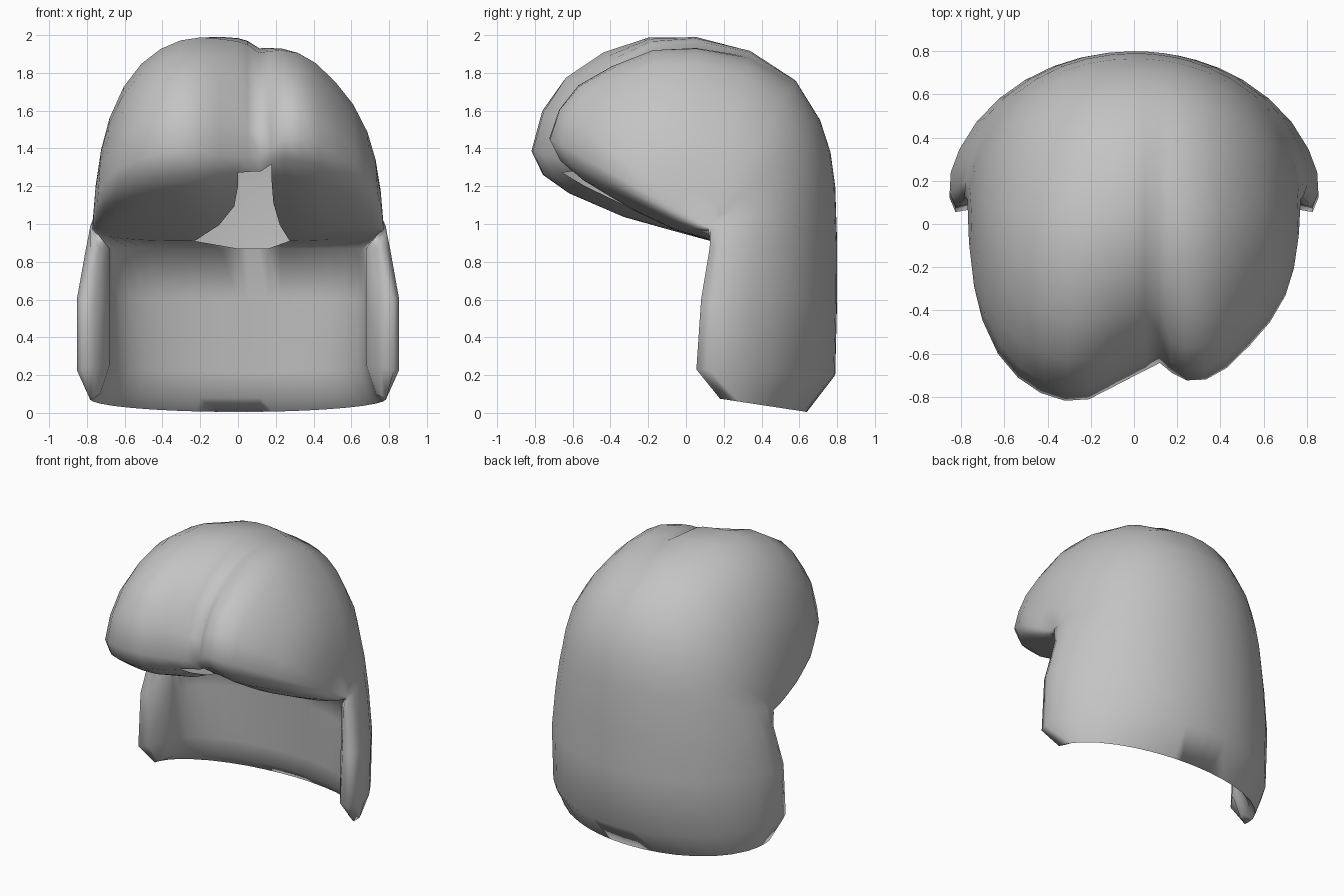
import bpy, bmesh, math

if "Cube" in bpy.data.objects:
    bpy.data.objects.remove(bpy.data.objects["Cube"])

# Column positions across the width (fraction of half width); GAP columns bound the parting
COLS = [-1, -.996, -.975, -.93, -.84, -.72, -.58, -.43, -.28, -.13, 0, .07, .16,
        .235, .33, .45, .58, .72, .84, .93, .975, .996, 1]
GAP0, GAP1 = COLS.index(0), COLS.index(.235)

# Sections: side y, side z, half width, middle y, middle z, roundness
LINING = [(.2, .87, .68, .49, .87, 2.2), (.19, .6, .68, .55, .6, 2.2),
          (.18, .25, .68, .54, .22, 2.2), (.2, .1, .73, .57, .08, 2.1)]
BACK = [(.18, .075, .785, .64, .005, 2), (.055, .23, .87, .79, .2, 2),
        (.08, .6, .87, .8, .6, 2), (.125, .87, .82, .8, .9, 2),
        (.13, .97, .785, .79, 1.2, 2.05)]
# Crown and fringe sweep round the side hinge: middle y, middle z, roundness, parting strength
SWEEP = [(.765, 1.38, 2.1, 0), (.71, 1.55, 2.15, 0), (.58, 1.76, 2.25, .05),
         (.34, 1.92, 2.4, .25), (.05, 2.005, 2.65, .5), (-.2, 2.005, 2.9, .62),
         (-.45, 1.93, 3, .78), (-.66, 1.8, 3, .9), (-.79, 1.62, 3, 1),
         (-.85, 1.4, 3, 1), (-.79, 1.27, 2.9, 1), (-.65, 1.17, 2.8, 1),
         (-.35, 1.04, 2.7, .8), (-.08, .965, 2.6, .4), (.13, .91, 2.6, 0)]
FRINGE = [(.115, .985, .772, y, z, n) for y, z, n, f in SWEEP]
ROWS = LINING + BACK + FRINGE
FIRST = len(LINING) + len(BACK)
SPREAD = {12: .02, 13: .1, 14: .23}                        # parting widens underneath
LIFT = {9: .03, 10: .06, 11: .08, 12: .08, 13: .04}        # raised middle of the underside
RIGHT_LIFT = {7: .03, 8: .07, 9: .1, 10: .1, 11: .08, 12: .04}


def ease(v):
    v = min(max(v, 0), 1)
    return v * v * (3 - 2 * v)


def part_factor(x, f):
    """Shorten the sweep to make two lobes with a crease between them."""
    right = .105 * ease(x / .2) + .1 * ease((x - .35) / .3)
    width = .2 if x < .03 else .14
    valley = .15 * math.exp(-((x - .03) / width) ** 2)
    crease = .05 * math.exp(-abs(x - .12) / .05)
    return 1 - f * right - f ** 3 * valley - f * crease


def point(r, u):
    sy, sz, w, py, pz, n = ROWS[r]
    t = max(0, 1 - abs(u) ** n) ** (1 / n)
    x = w * u
    k = r - FIRST
    if k >= 0:
        t *= part_factor(x, SWEEP[k][3])
    y, z = sy + t * (py - sy), sz + t * (pz - sz)
    if k >= 0:
        z += LIFT.get(k, 0) * math.exp(-((x - .09) / .16) ** 2)
        z += RIGHT_LIFT.get(k, 0) * ease((x - .08) / .2) * min(1, t * 1.2)
        g = SPREAD.get(k, 0)
        if u <= 0:
            x -= g * (1 + u)
        elif u >= COLS[GAP1]:
            x += g * .4 * (1 - u) / (1 - COLS[GAP1])
    x *= 1 - .09 * max(0, z - .98)
    # Rounded front edge of the flaps
    if r in (5, 6, 7) and abs(u) > .99:
        x *= .95 if abs(u) == 1 else .985
    return x, y, z


bm = bmesh.new()
grid = [[bm.verts.new(point(r, u)) for u in COLS] for r in range(len(ROWS))]
last = len(ROWS) - 1

# Lining, back, crown, fringe and its underside, open at the parting
for r in range(len(ROWS)):
    a, b = grid[r], grid[(r + 1) % len(ROWS)]
    for c in range(len(COLS) - 1):
        if r >= FIRST + 10 and GAP0 <= c < GAP1:
            continue
        bm.faces.new((a[c], a[c + 1], b[c + 1], b[c]))

# Rounded front edges of the side flaps, from lining to outside
for c in (0, -1):
    inner = [grid[i][c] for i in (0, 1, 2, 3)]
    outer = [grid[o][c] for o in (7, 6, 5, 4)]
    middle = []
    for p, q in zip(inner, outer):
        m = p.co.lerp(q.co, .55)
        m.y = q.co.y + .012
        middle.append(bm.verts.new(m))
    for p, q in ((inner, middle), (middle, outer)):
        for i in range(3):
            bm.faces.new((p[i], q[i], q[i + 1], p[i + 1]))
    bm.faces.new((inner[3], middle[3], outer[3]))
    bm.faces.new((inner[0], middle[0], grid[last][c]))
    bm.faces.new((middle[0], outer[0], grid[8][c], grid[last][c]))

bmesh.ops.remove_doubles(bm, verts=bm.verts, dist=.0005)
bmesh.ops.recalc_face_normals(bm, faces=bm.faces)
mesh = bpy.data.meshes.new("hair_shell")
bm.to_mesh(mesh)
bm.free()

hair = bpy.data.objects.new("hair_shell", mesh)
bpy.context.collection.objects.link(hair)
grey = bpy.data.materials.new("plain_grey")
grey.diffuse_color = (.55, .55, .55, 1)
grey.use_nodes = True
grey.node_tree.nodes["Principled BSDF"].inputs["Base Color"].default_value = grey.diffuse_color
mesh.materials.append(grey)
bpy.context.view_layer.objects.active = hair
hair.select_set(True)
bpy.ops.object.shade_smooth_by_angle(angle=math.radians(100))
